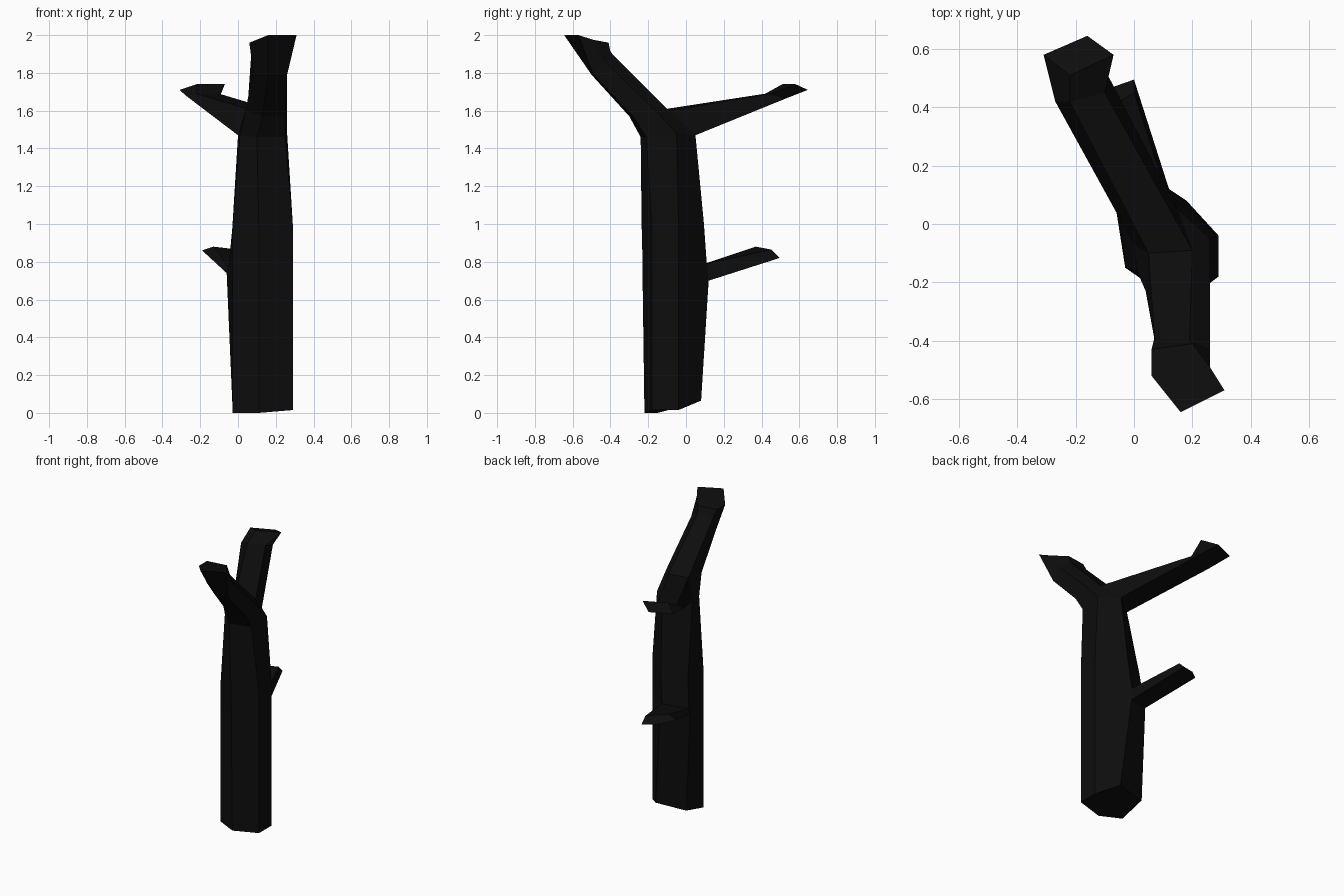
import bpy, bmesh

bark = bpy.data.materials.new("charred_bark")
bark.diffuse_color = (0.004, 0.004, 0.004, 1)


def loft(name, rings, cap_start=False, cap_end=False):
    """Skin a stack of equal-sized rings into a faceted tube."""
    bm = bmesh.new()
    loops = [[bm.verts.new(p) for p in ring] for ring in rings]
    n = len(loops[0])
    for a, b in zip(loops, loops[1:]):
        for i in range(n):
            j = (i + 1) % n
            bm.faces.new((a[i], a[j], b[j], b[i]))
    if cap_start:
        bm.faces.new(loops[0][::-1])
    if cap_end:
        bm.faces.new(loops[-1])
    bmesh.ops.recalc_face_normals(bm, faces=bm.faces)
    mesh = bpy.data.meshes.new(name)
    bm.to_mesh(mesh)
    bm.free()
    mesh.materials.append(bark)
    obj = bpy.data.objects.new(name, mesh)
    bpy.context.collection.objects.link(obj)
    return obj


# Six-sided trunk, slightly uneven at the cut base
trunk_top = [(.01, -.16, 1.47), (.10, -.24, 1.46), (.25, -.21, 1.46),
             (.26, -.05, 1.48), (.15, .05, 1.47), (0, -.07, 1.47)]
loft("trunk", [
    [(-.03, -.15, 0), (.11, -.22, 0), (.29, -.18, .015),
     (.29, -.04, .015), (.18, .08, .065), (-.03, .04, .05)],
    [(-.03, -.15, .72), (.11, -.23, .72), (.29, -.18, .72),
     (.29, -.04, .72), (.12, .12, .70), (-.06, .04, .74)],
    [(-.03, -.15, .80), (.11, -.23, .80), (.29, -.18, .80),
     (.29, -.04, .80), (.11, .11, .79), (-.05, .04, .77)],
    [(-.03, -.15, .98), (.11, -.235, 1), (.29, -.18, 1),
     (.29, -.04, 1), (.13, .095, 1), (-.03, .02, .98)],
    trunk_top], cap_start=True)

# Thick upper limb leaning to the front with a flared broken end
crotch = [(.20, -.09, 1.6), (.05, -.10, 1.61)]
loft("upper_limb", [
    trunk_top,
    [(.04, -.23, 1.6), (.13, -.30, 1.57), (.25, -.28, 1.57),
     (.26, -.16, 1.6)] + crotch,
    [(.08, -.45, 1.81), (.16, -.50, 1.79), (.26, -.49, 1.79),
     (.26, -.43, 1.86), (.19, -.40, 1.91), (.07, -.39, 1.90)],
    [(.06, -.52, 1.96), (.16, -.645, 2), (.31, -.57, 2),
     (.26, -.49, 1.975), (.20, -.41, 1.96), (.06, -.43, 1.96)]],
    cap_end=True)

# Long rear branch growing out of the fork
loft("rear_branch", [
    [trunk_top[5], trunk_top[4]] + crotch,
    [(-.27, .42, 1.675), (-.10, .53, 1.665), (-.10, .45, 1.69), (-.22, .42, 1.69)],
    [(-.31, .58, 1.71), (-.16, .645, 1.71), (-.07, .58, 1.74), (-.22, .51, 1.74)]],
    cap_end=True)

# Short lower branch stub
loft("lower_branch", [
    [(-.06, .04, .74), (.03, .08, .72), (.12, .12, .70), (.11, .11, .79), (-.05, .04, .77)],
    [(-.19, .38, .86), (-.10, .46, .835), (0, .495, .82), (0, .45, .865), (-.13, .37, .88)]],
    cap_end=True)
